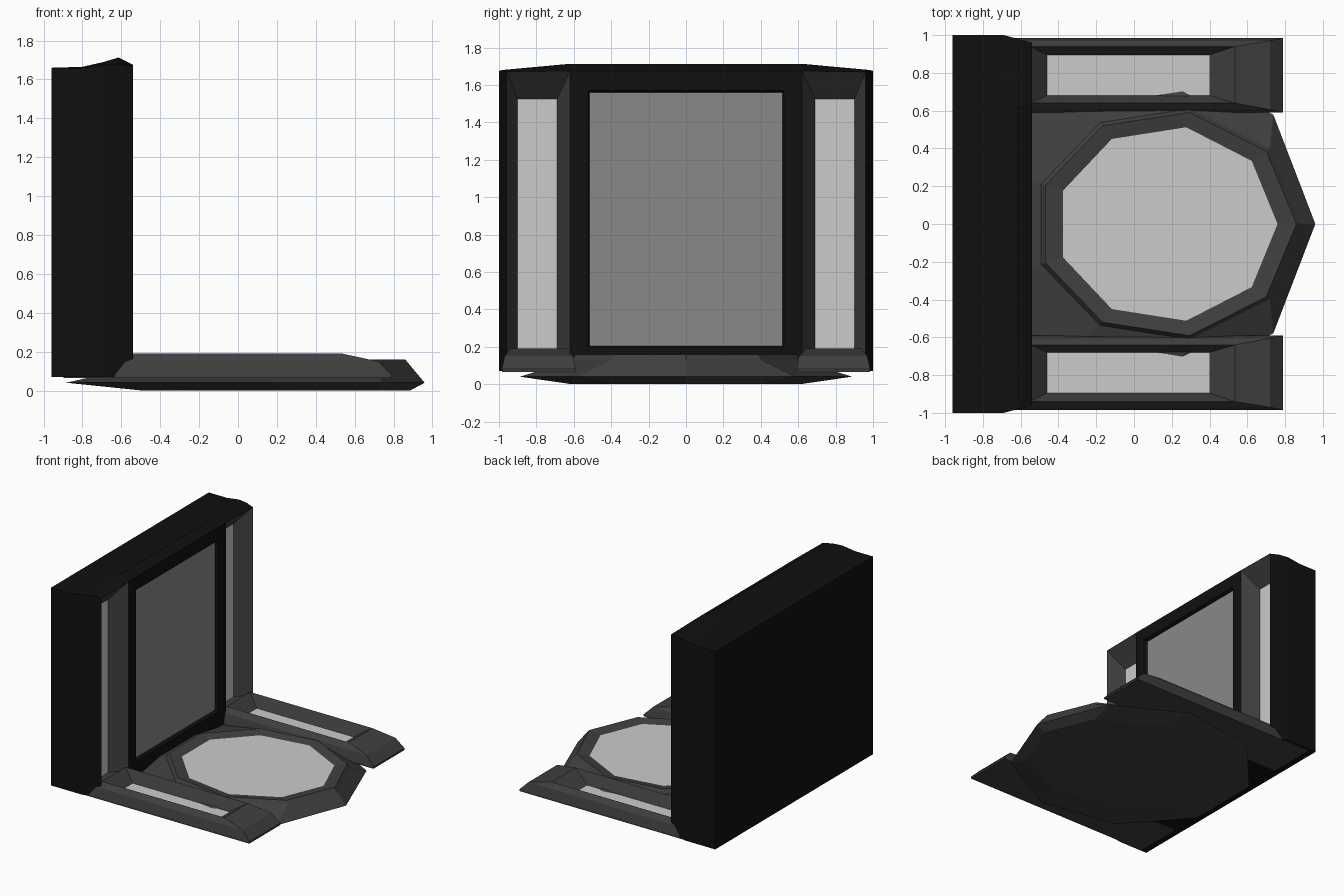
import bpy, bmesh
from math import sin, cos, radians

if "Cube" in bpy.data.objects:
    bpy.data.objects.remove(bpy.data.objects["Cube"])


def material(name, v):
    m = bpy.data.materials.new(name)
    m.diffuse_color = (v, v, v, 1)
    m.use_nodes = True
    m.node_tree.nodes["Principled BSDF"].inputs["Base Color"].default_value = m.diffuse_color
    return m


BLACK, DARK, LIGHT, PANEL = 0, 1, 2, 3
MATS = [material("black_casing", 0.005), material("dark_trim", 0.05),
        material("light_strip", 0.55), material("grey_panel", 0.25)]


def loft(bm, rings, mat, start=None, end=None):
    """Skin a list of equal rings; start and end are cap materials."""
    vs = [[bm.verts.new(p) for p in r] for r in rings]
    n = len(rings[0])
    for a, b in zip(vs, vs[1:]):
        for i in range(n):
            j = (i + 1) % n
            bm.faces.new((a[i], a[j], b[j], b[i])).material_index = mat
    if start is not None:
        bm.faces.new(vs[0][::-1]).material_index = start
    if end is not None:
        bm.faces.new(vs[-1]).material_index = end


def finish(bm, name):
    bmesh.ops.remove_doubles(bm, verts=bm.verts, dist=0.0005)
    bmesh.ops.recalc_face_normals(bm, faces=bm.faces)
    me = bpy.data.meshes.new(name)
    bm.to_mesh(me)
    bm.free()
    for m in MATS:
        me.materials.append(m)
    ob = bpy.data.objects.new(name, me)
    bpy.context.collection.objects.link(ob)


def rect_yz(x, y0, y1, z0, z1):
    return [(x, y0, z0), (x, y1, z0), (x, y1, z1), (x, y0, z1)]


def rect_xy(z, x0, x1, y0, y1):
    return [(x0, y0, z), (x1, y0, z), (x1, y1, z), (x0, y1, z)]


def nonagon(cx, rx, ry, z):
    return [(cx + rx * cos(radians(40 * i)), ry * sin(radians(40 * i)), z)
            for i in range(9)]


def wall_section(x, w, side_top, mid_top, b=0.07):
    h = 0.62
    return [(x, -w, b), (x, -h, b), (x, h, b), (x, w, b),
            (x, w, side_top), (x, h, mid_top), (x, -h, mid_top), (x, -w, side_top)]


# Nine-sided floor platform with raised ring and light disc
bm = bmesh.new()
loft(bm, [nonagon(0.175, 0.71, 0.62, 0.0),
          nonagon(0.01, 0.95, 0.90, 0.04),
          nonagon(0.175, 0.71, 0.62, 0.13),
          nonagon(0.175, 0.685, 0.60, 0.16),
          nonagon(0.175, 0.585, 0.52, 0.145)], DARK, DARK, LIGHT)
finish(bm, "floor_platform")

# Floor bars with recessed light strips
for s, side in ((-1, "front"), (1, "back")):
    bm = bmesh.new()
    rings = [rect_xy(0.065, -0.90, 0.79, 0.59, 0.985),
             rect_xy(0.08, -0.88, 0.79, 0.59, 0.985),
             rect_xy(0.15, -0.60, 0.72, 0.605, 0.97),
             rect_xy(0.19, -0.55, 0.535, 0.64, 0.94),
             rect_xy(0.10, -0.46, 0.40, 0.68, 0.895)]
    rings = [[(x, s * y, z) for x, y, z in r] for r in rings]
    loft(bm, rings, DARK, DARK, LIGHT)
    finish(bm, side + "_floor_bar")

# Upright wall casing
bm = bmesh.new()
loft(bm, [wall_section(-0.96, 1.0, 1.66, 1.66),
          wall_section(-0.80, 1.0, 1.66, 1.665),
          wall_section(-0.69, 1.0, 1.675, 1.69),
          wall_section(-0.615, 0.98, 1.68, 1.713),
          wall_section(-0.54, 0.96, 1.67, 1.675)], BLACK, BLACK)
# Recessed light strips at both sides of the wall
for s in (-1, 1):
    loft(bm, [[(-0.54, s * 0.62, 0.07), (-0.54, s * 0.96, 0.07),
               (-0.54, s * 0.96, 1.67), (-0.54, s * 0.62, 1.675)],
              rect_yz(-0.67, s * 0.69, s * 0.90, 0.12, 1.525)], DARK, end=LIGHT)
# Centre frame and inset panel
loft(bm, [rect_yz(-0.54, -0.62, 0.62, 0.07, 1.675),
          rect_yz(-0.54, -0.525, 0.525, 0.195, 1.57),
          rect_yz(-0.565, -0.515, 0.515, 0.205, 1.56)], BLACK, end=PANEL)
finish(bm, "wall")
